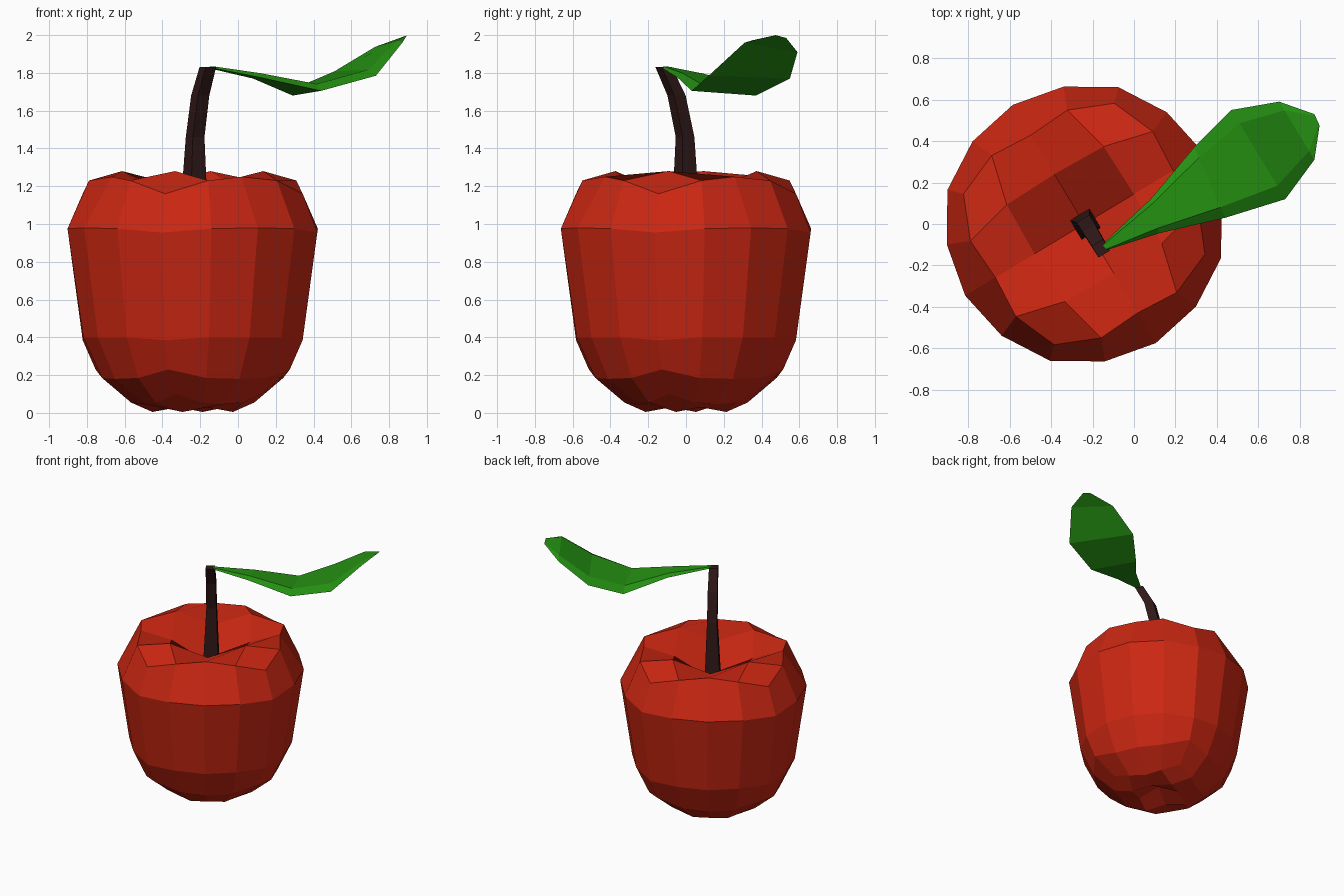
import bpy, bmesh, math
from mathutils import Vector, Matrix

cube = bpy.data.objects.get("Cube")
if cube:
    bpy.data.objects.remove(cube)


def material(name, rgb):
    m = bpy.data.materials.new(name)
    m.use_nodes = True
    m.diffuse_color = (*rgb, 1)
    m.node_tree.nodes["Principled BSDF"].inputs["Base Color"].default_value = (*rgb, 1)
    return m


def finish(bm, name, mat):
    bmesh.ops.recalc_face_normals(bm, faces=bm.faces)
    mesh = bpy.data.meshes.new(name)
    bm.to_mesh(mesh)
    bm.free()
    mesh.materials.append(mat)
    obj = bpy.data.objects.new(name, mesh)
    bpy.context.collection.objects.link(obj)
    return obj


def loft(rings, name, mat):
    """Closed tube through rings that share a point count."""
    bm = bmesh.new()
    loops = [[bm.verts.new(p) for p in ring] for ring in rings]
    n = len(loops[0])
    for a, b in zip(loops, loops[1:]):
        for i in range(n):
            j = (i + 1) % n
            bm.faces.new((a[i], a[j], b[j], b[i]))
    bm.faces.new(loops[0])
    bm.faces.new(loops[-1])
    return finish(bm, name, mat)


red = material("apple red", (0.6, 0.02, 0.006))
brown = material("dark bark", (0.03, 0.009, 0.009))
green = material("leaf green", (0.018, 0.28, 0.006))
TURN = Matrix.Rotation(math.radians(31), 4, 'Z')

# Apple body: a gridded cube reshaped into a fruit with dimples at both ends.
# (level, distance from axis) -> (radius, height) at side middle, quarter, corner
shape = {
    (2, 0): [(0, 1.0)] * 3,
    (2, 1): [(0.28, 1.18), (0.33, 1.23), (0.385, 1.28)],
    (2, 2): [(0.50, 1.25), (0.555, 1.23), (0.60, 1.16)],
    (1, 2): [(0.67, 0.98), (0.67, 0.975), (0.68, 0.955)],
    (0, 2): [(0.585, 0.40), (0.585, 0.40), (0.60, 0.385)],
    (-1, 2): [(0.48, 0.18), (0.485, 0.185), (0.53, 0.23)],
    (-2, 2): [(0.29, 0.045), (0.33, 0.055), (0.37, 0.10)],
    (-2, 1): [(0.15, 0.03), (0.18, 0.02), (0.22, 0.005)],
    (-2, 0): [(0, 0.10)] * 3,
}
bm = bmesh.new()
bmesh.ops.create_cube(bm, size=4)
bmesh.ops.subdivide_edges(bm, edges=bm.edges, cuts=3, use_grid_fill=True)
for v in bm.verts:
    x, y, level = (round(c) for c in v.co)
    big, small = max(abs(x), abs(y)), min(abs(x), abs(y))
    ratio = small / big if big else 0
    r, z = shape[(level, big)][round(2 * ratio)]
    angle = math.radians(45) * ratio
    along, across = r * math.cos(angle), r * math.sin(angle)
    px, py = (along, across) if abs(x) >= abs(y) else (across, along)
    v.co = (math.copysign(px, x), math.copysign(py, y), z)
bm.transform(Matrix.Translation((-0.24, 0, 0)) @ TURN)
finish(bm, "apple_body", red)

# Stem: square rings along a bent path
path = [(-0.235, 0, 0.95, 0.058), (-0.227, -0.005, 1.46, 0.036),
        (-0.2, -0.05, 1.68, 0.035), (-0.16, -0.118, 1.83, 0.032)]
corners = [(-1, -1), (1, -1), (1, 1), (-1, 1)]
loft([[Vector((x, y, z)) + TURN @ Vector((a * h, b * h, 0)) for a, b in corners]
      for x, y, z, h in path], "stem", brown)

# Leaf: shallow arched sections between its two edges
edges = [((-0.155, -0.1, 1.825), (-0.13, -0.125, 1.825)),
         ((0.08, 0.12, 1.77), (0.12, -0.045, 1.775)),
         ((0.29, 0.37, 1.68), (0.44, 0.03, 1.705)),
         ((0.47, 0.55, 1.77), (0.73, 0.12, 1.785)),
         ((0.70, 0.59, 1.91), (0.87, 0.31, 1.96)),
         ((0.87, 0.53, 1.985), (0.895, 0.475, 2.0))]
rise = [0.01, 0.025, 0.04, 0.035, 0.02, 0]
sections = []
for (a, b), h in zip(edges, rise):
    a, b, up = Vector(a), Vector(b), Vector((0, 0, h))
    sections.append([a, a.lerp(b, 0.15) + up, a.lerp(b, 0.85) + up, b])
loft(sections, "leaf", green)
